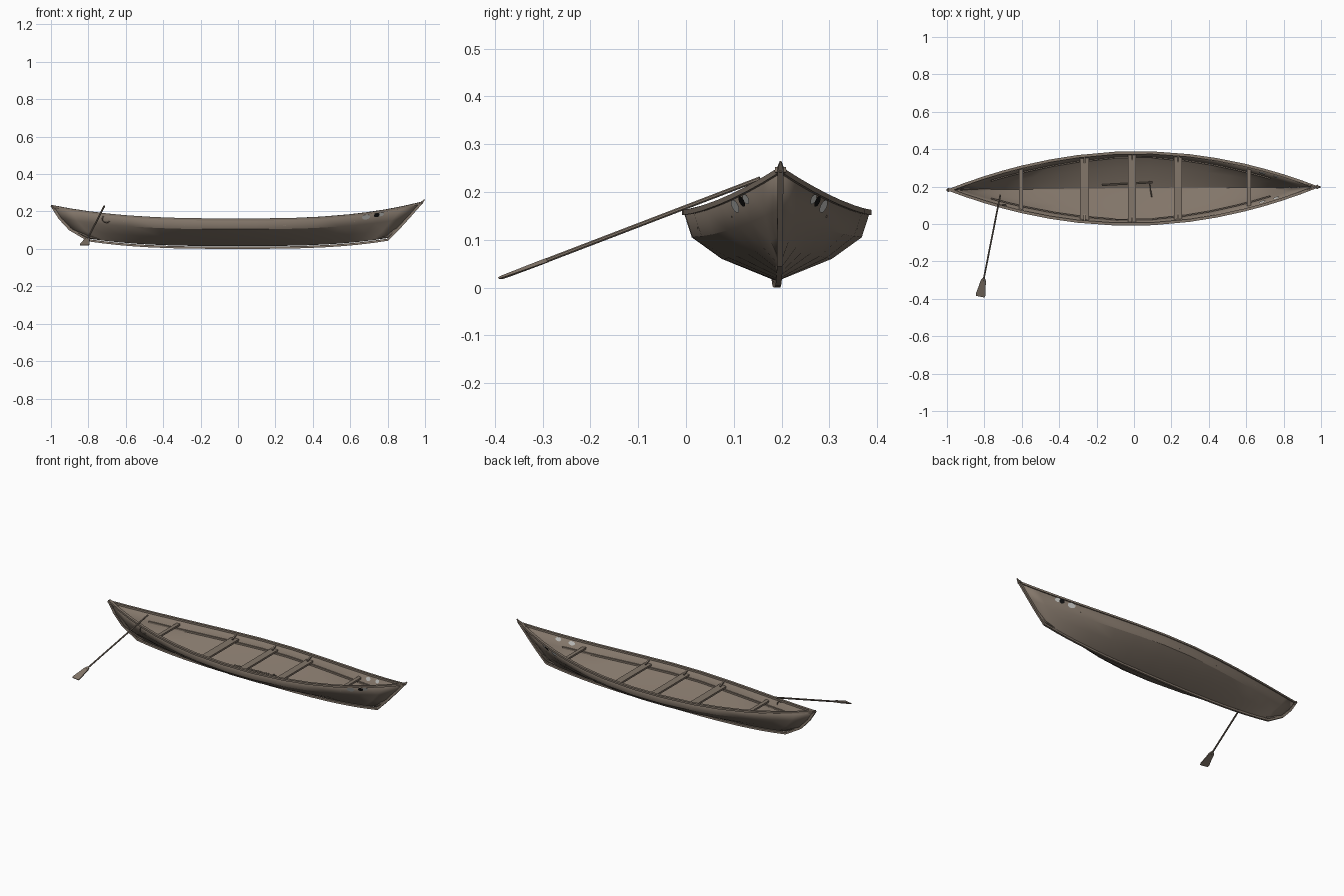
import bpy, math
from mathutils import Vector

if "Cube" in bpy.data.objects:
    bpy.data.objects.remove(bpy.data.objects["Cube"])


def material(name, col):
    m = bpy.data.materials.new(name)
    m.diffuse_color = (*col, 1)
    m.use_nodes = True
    m.node_tree.nodes["Principled BSDF"].inputs["Base Color"].default_value = m.diffuse_color
    return m


WOOD = material("weathered_wood", (0.225, 0.180, 0.142))
PALE = material("pale_paint", (0.55, 0.55, 0.53))
BLACK = material("black_paint", (0.006, 0.006, 0.006))

# Hull lines from keel to rail: mid height, mid half-beam, beam power, rise power, stern end, bow end (x, z)
ROWS = [
    (0.015, 0.004, 2.0, 3.0, (-0.80, 0.055), (0.80, 0.058)),
    (0.060, 0.117, 1.7, 2.8, (-0.90, 0.105), (0.86, 0.110)),
    (0.105, 0.180, 1.8, 2.8, (-0.955, 0.165), (0.91, 0.165)),
    (0.160, 0.197, 1.97, 2.8, (-0.997, 0.232), (0.985, 0.250)),
]
STATIONS = [-1, -0.9, -0.8, -0.7, -0.6, -0.45, -0.3, -0.1, 0.1, 0.3, 0.45, 0.6, 0.7, 0.8, 0.9, 1]


def mid_y(x):
    return 0.19 + 0.008 * x


def row_point(r, u, side):
    """Point on hull line r at station u (-1 stern, 1 bow)."""
    z0, w, pw, pz, stern, bow = ROWS[r]
    ex, ez = bow if u > 0 else stern
    a = abs(u)
    x = a * ex
    return Vector((x, mid_y(x) + side * w * (1 - a ** pw), z0 + (ez - z0) * a ** pz))


def make(name, verts, faces, mat, smooth=True):
    me = bpy.data.meshes.new(name)
    me.from_pydata([tuple(v) for v in verts], [], faces)
    me.materials.append(mat)
    ob = bpy.data.objects.new(name, me)
    bpy.context.collection.objects.link(ob)
    if smooth:
        bpy.ops.object.select_all(action='DESELECT')
        ob.select_set(True)
        bpy.context.view_layer.objects.active = ob
        bpy.ops.object.shade_smooth_by_angle(angle=math.radians(22))
    return ob


def sweep(name, pts, widths, heights, sides=4, mat=WOOD):
    """Bar along a path; widths are horizontal, heights vertical."""
    n = len(pts)
    pts = [Vector(p) for p in pts]
    widths = widths if isinstance(widths, list) else [widths] * n
    heights = heights if isinstance(heights, list) else [heights] * n
    k = 1 / math.cos(math.pi / sides) / 2
    verts, faces = [], []
    for i, p in enumerate(pts):
        t = (pts[min(i + 1, n - 1)] - pts[max(i - 1, 0)]).normalized()
        s = t.cross(Vector((0, 0, 1))).normalized()
        up = s.cross(t)
        for j in range(sides):
            a = 2 * math.pi * (j + 0.5) / sides
            verts.append(p + s * math.cos(a) * widths[i] * k + up * math.sin(a) * heights[i] * k)
    for i in range(n - 1):
        for j in range(sides):
            q = (j + 1) % sides
            faces.append((i * sides + j, i * sides + q, (i + 1) * sides + q, (i + 1) * sides + j))
    faces.append(tuple(reversed(range(sides))))
    faces.append(tuple((n - 1) * sides + j for j in range(sides)))
    return make(name, verts, faces, mat)


# Planked hull shell
section = [(r, -1) for r in (3, 2, 1, 0)] + [(r, 1) for r in (0, 1, 2, 3)]
m = len(section)
verts = [row_point(r, u, s) for u in STATIONS for r, s in section]
faces = [(i * m + j, i * m + j + 1, (i + 1) * m + j + 1, (i + 1) * m + j)
         for i in range(len(STATIONS) - 1) for j in range(m - 1)]
hull = make("hull", verts, faces, WOOD)
shell = hull.modifiers.new("thickness", 'SOLIDIFY')
shell.thickness = 0.007
shell.offset = -1

# Rails and inner stringers on both sides
for s, label in ((-1, "front"), (1, "back")):
    rail = [row_point(3, u, s) + Vector((0, -s * 0.005, -0.003)) for u in STATIONS]
    sweep("rail_" + label, rail, 0.015, 0.011)
    inner = [row_point(2, u, s) + Vector((0, -s * 0.012, 0.008)) for u in STATIONS[2:-2]]
    sweep("stringer_" + label, inner, 0.007, 0.010)

# Keel running up into the two stems
down = Vector((0, 0, -0.009))
keel = [row_point(0, u, 0) + down for u in STATIONS]
stern = [Vector((x, mid_y(x), z)) for x, z in (ROWS[3][4], ROWS[2][4], ROWS[1][4])]
bow = [Vector((x, mid_y(x), z)) for x, z in (ROWS[1][5], ROWS[2][5], ROWS[3][5], (0.998, 0.264))]
path = stern + keel + bow
sweep("keel_and_stems", path, [0.012] * (len(path) - 1) + [0.003], [0.012] * (len(path) - 1) + [0.004])


def beam_at(x, z):
    """Half-beam of the hull at length x and height z."""
    p = [row_point(r, x / abs(ROWS[r][5 if x > 0 else 4][0]), 1) for r in range(4)]
    for a, b in zip(p, p[1:]):
        if a.z <= z <= b.z:
            return a.y + (b.y - a.y) * (z - a.z) / (b.z - a.z) - mid_y(x)
    return p[3].y - mid_y(x)


# Thwarts with centre posts
for i, (x, w, z) in enumerate([(-0.605, 0.022, 0.150), (-0.265, 0.048, 0.128), (-0.01, 0.042, 0.125),
                               (0.235, 0.042, 0.128), (0.615, 0.022, 0.152)]):
    b = beam_at(x, z) - 0.004
    y = mid_y(x)
    sweep("thwart_%d" % (i + 1), [(x, y - b, z), (x, y + b, z)], w, 0.011)
    if w > 0.03:
        for s in (-1, 1):
            # small knees joining thwart to the side
            sweep("knee_%d_%s" % (i + 1, "front" if s < 0 else "back"),
                  [(x, y + s * (b - 0.03), z + 0.008), (x, y + s * (b + 0.006), z + 0.024)], 0.009, 0.008)

# Small pole and cross stick lying in the bottom
sweep("loose_pole", [(-0.17, 0.208, 0.05), (0.10, 0.222, 0.05)], 0.010, 0.008, 6)
sweep("loose_stick", [(0.095, 0.145, 0.052), (0.08, 0.23, 0.052)], 0.006, 0.006, 6)

# Steering oar
top, tip = Vector((-0.715, 0.155, 0.228)), Vector((-0.822, -0.388, 0.020))
at = [top.lerp(tip, f) for f in (0, 0.82, 0.85, 0.90, 0.98, 1)]
sweep("oar_shaft", at[:3], 0.009, 0.009, 8)
sweep("oar_blade", at[1:], [0.012, 0.030, 0.036, 0.052, 0.046], [0.009, 0.008, 0.007, 0.005, 0.004])

# Rope loop holding the oar
bpy.ops.mesh.primitive_torus_add(location=(-0.705, 0.097, 0.160), rotation=(math.radians(75), 0, 0.15),
                                 major_radius=0.021, minor_radius=0.003, major_segments=16, minor_segments=6)
loop = bpy.context.object
loop.name = "oar_loop"
loop.data.materials.append(WOOD)


def patch(name, cx, ct, rx, rt, side, lift, mat):
    """Oval painted plate lying on the top plank near the bow."""
    pts = []
    for k in range(12):
        a = 2 * math.pi * k / 12
        x, t = cx + rx * math.cos(a), ct + rt * math.sin(a)
        u = x / (ROWS[2][5][0] * (1 - t) + ROWS[3][5][0] * t)
        p = row_point(2, u, side).lerp(row_point(3, u, side), t)
        pts.append(p + Vector((0, side * lift, 0)))
    order = range(12) if side < 0 else reversed(range(12))
    make(name, pts, [tuple(order)], mat, False)


# Painted bow eyes on both sides, outside and inside
for s, label in ((-1, "front"), (1, "back")):
    patch("eye_white_aft_" + label, 0.685, 0.62, 0.022, 0.22, s, 0.003, PALE)
    patch("eye_white_fore_" + label, 0.765, 0.68, 0.016, 0.17, s, 0.003, PALE)
    patch("eye_pupil_" + label, 0.742, 0.66, 0.015, 0.18, s, 0.005, BLACK)
    patch("eye_inner_aft_" + label, 0.685, 0.62, 0.018, 0.18, s, -0.013, PALE)
    patch("eye_inner_fore_" + label, 0.76, 0.66, 0.015, 0.17, s, -0.013, PALE)
